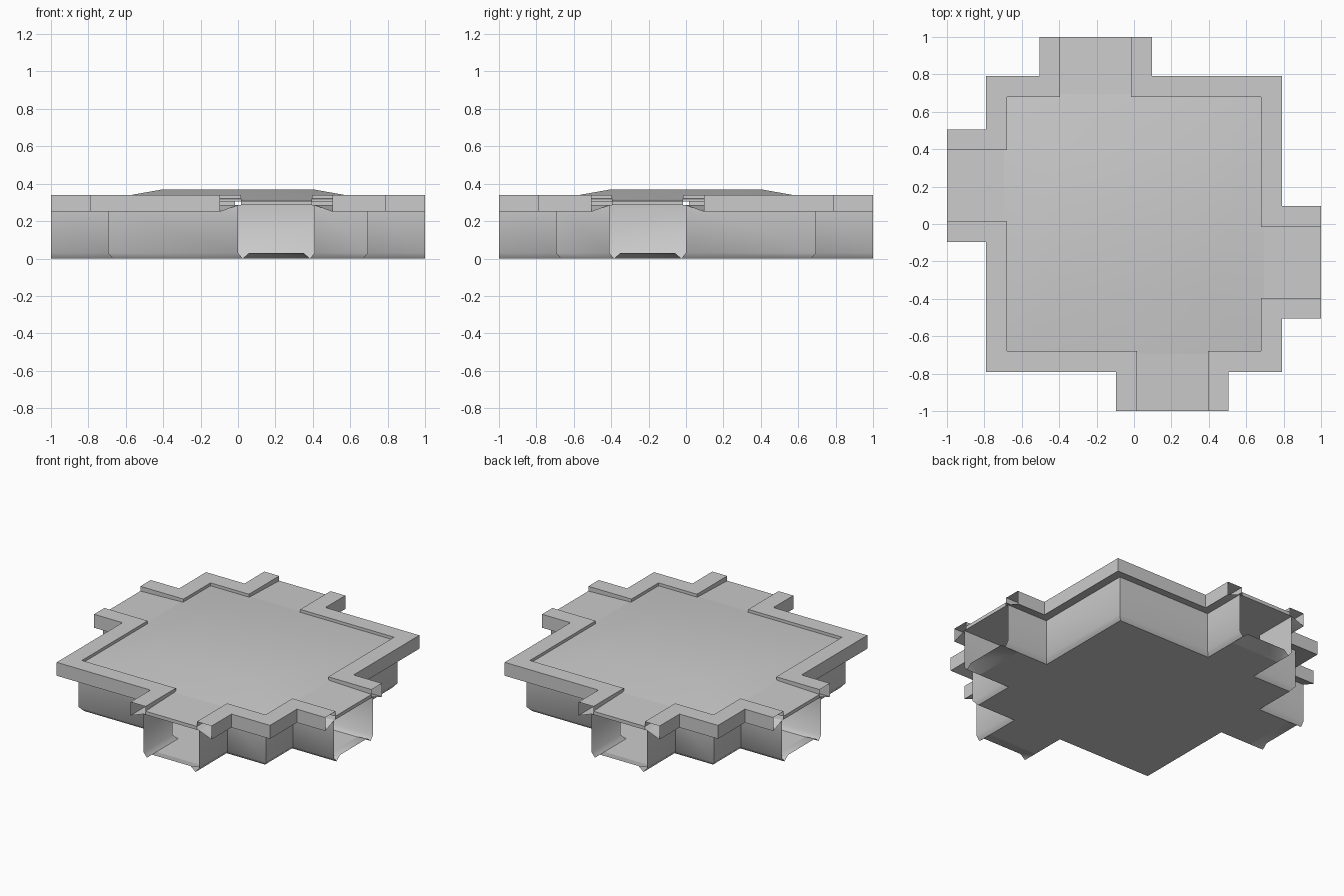
import bpy
import bmesh
from math import radians

if "Cube" in bpy.data.objects:
    bpy.data.objects.remove(bpy.data.objects["Cube"])

grey = bpy.data.materials.new("plain_grey")
grey.use_nodes = True
COLOUR = (0.6, 0.6, 0.6, 1)
grey.diffuse_color = COLOUR
grey.node_tree.nodes["Principled BSDF"].inputs["Base Color"].default_value = COLOUR

WALL = 0.79      # half width of the rim around the room
NEAR = 0.505     # rim edge of a doorway, on the side by the short corner
FAR = 0.095      # rim edge of a doorway, on the side by the long corner


def make(name, verts, faces, flip=False):
    bm = bmesh.new()
    vs = [bm.verts.new(v) for v in verts]
    for f in faces:
        bm.faces.new([vs[i] for i in (reversed(f) if flip else f)])
    mesh = bpy.data.meshes.new(name)
    bm.to_mesh(mesh)
    bm.free()
    mesh.materials.append(grey)
    mesh.shade_smooth()
    mesh.set_sharp_from_angle(angle=radians(50))
    obj = bpy.data.objects.new(name, mesh)
    bpy.context.collection.objects.link(obj)
    return obj


def corner(p, w, reach=1.0):
    """Plan outline of one corner, from doorway to doorway."""
    return [(p, -reach), (p, -w), (w, -w), (w, -p), (reach, -p)]


def sweep(name, profile, edge, mx, turn):
    """Sweep (inset, height) points round a corner."""
    n = len(profile)
    rings = [corner(edge - d, WALL - d) for d, z in profile]
    verts = [(rings[j][i][0] * mx * turn, rings[j][i][1] * turn, profile[j][1])
             for i in range(5) for j in range(n)]
    faces = [(i * n + j, i * n + j + 1, (i + 1) * n + j + 1, (i + 1) * n + j)
             for i in range(4) for j in range(n - 1)]
    make(name, verts, faces, mx < 0)


def cross(name, inset, z, reach, down):
    """Flat plate covering the whole room and its doorways."""
    short = corner(NEAR - inset, WALL - inset, reach)
    long = [(-x, y) for x, y in reversed(corner(FAR - inset, WALL - inset, reach))]
    half = long + short
    pts = half + [(-x, -y) for x, y in half]
    make(name, [(x, y, z) for x, y in pts], [range(len(pts))], down)


# Rims and walls round the four corners
RIM = [(0.11, 0.305), (0.11, 0.34), (0, 0.34), (0, 0.25), (0.095, 0.285)]
SIDE = [(0.095, 0.285), (0.095, 0.03), (0.12, 0)]
for turn, end in ((1, "front"), (-1, "back")):
    for edge, mx, kind in ((NEAR, 1, "short"), (FAR, -1, "long")):
        sweep(f"{end}_{kind}_rim", RIM, edge, mx, turn)
        sweep(f"{end}_{kind}_wall", SIDE, edge, mx, turn)

# Floor and ceiling
cross("floor", 0.12, 0, 0.9, True)
cross("ceiling", 0.095, 0.285, 1.0, True)

# Low pyramid roof with a flat top
square = [(-1, -1), (1, -1), (1, 1), (-1, 1)]
ring = [(x * r, y * r, z) for r, z in ((0.4, 0.37), (0.695, 0.318)) for x, y in square]
make("roof", ring, [(0, 1, 2, 3)] +
     [(i, i + 4, (i + 1) % 4 + 4, (i + 1) % 4) for i in range(4)])

# Doorway roofs and raised floor ends, one on each side
a, b = 0.12 - FAR, NEAR - 0.12
c, d = 0.11 - FAR, NEAR - 0.11
sill = [(a, -0.9, 0), (b, -0.9, 0), (a, -1, 0), (a + 0.035, -1, 0.03),
        (b - 0.035, -1, 0.03), (b, -1, 0)]
cover = [(x, y, z) for y, z in ((-0.68, 0.318), (-1, 0.308), (-1, 0.285)) for x in (c, d)]
turns = {
    "front": lambda x, y, z: (x, y, z),
    "left": lambda x, y, z: (-y, -x, z),
    "back": lambda x, y, z: (-x, -y, z),
    "right": lambda x, y, z: (y, x, z),
}
for side, place in turns.items():
    flip = side in ("left", "right")
    make(f"{side}_doorway_sill", [place(*v) for v in sill],
         [(0, 3, 2), (0, 1, 4, 3), (1, 5, 4)], not flip)
    make(f"{side}_doorway_roof", [place(*v) for v in cover],
         [(0, 2, 3, 1), (2, 4, 5, 3)], flip)
